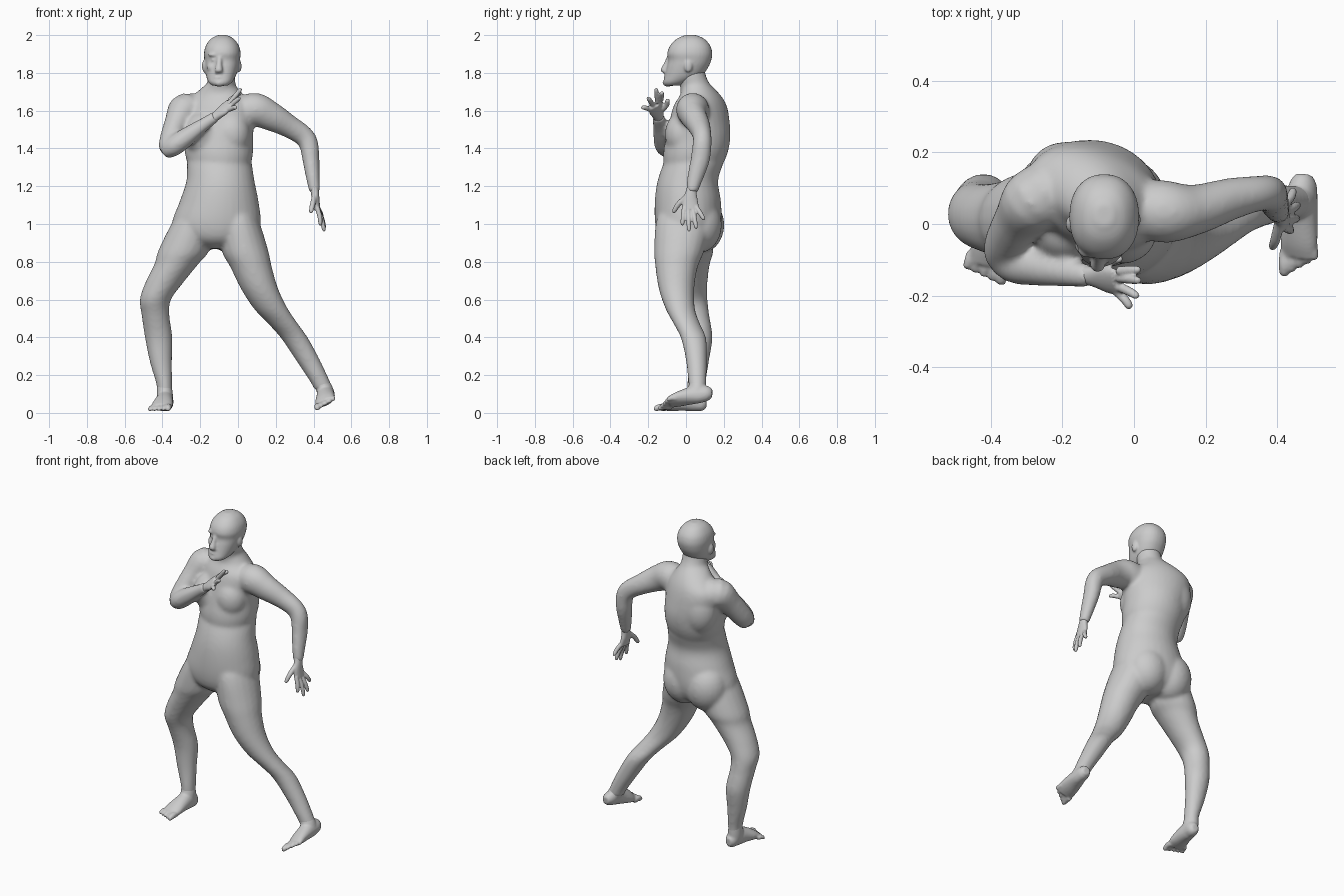
import bpy, bmesh, math
from mathutils import Vector, Matrix


def spline(pts, steps=5):
    """Catmull-Rom through tuples of any length."""
    p = [Vector(q) for q in pts]
    p = [p[0] * 2 - p[1]] + p + [p[-1] * 2 - p[-2]]
    out = []
    for i in range(1, len(p) - 2):
        a, b, c, d = p[i - 1:i + 3]
        for k in range(steps):
            t = k / steps
            out.append(0.5 * (b * 2 + (c - a) * t + (a * 2 - b * 5 + c * 4 - d) * t * t
                              + (b * 3 - a - c * 3 + d) * t ** 3))
    return out + [p[-2]]


def loft(bm, pts, side=(1, 0, 0), flat=False, n=20, sq=1.0):
    """Closed tube through (x, y, z, half width along side, other half width); sq < 1 is boxier."""
    rows = spline(pts)
    pos = [Vector(r[:3]) for r in rows]
    rings = []
    for i, r in enumerate(rows):
        t = Vector((0, 0, 1)) if flat else (pos[min(i + 1, len(pos) - 1)] - pos[max(i - 1, 0)]).normalized()
        u = Vector(side)
        u = (u - t * u.dot(t)).normalized()
        v = t.cross(u)
        ring = []
        for k in range(n):
            a = 2 * math.pi * k / n
            c, s = (math.copysign(abs(f) ** sq, f) for f in (math.cos(a), math.sin(a)))
            ring.append(bm.verts.new(pos[i] + u * r[3] * c + v * r[4] * s))
        rings.append(ring)
    for a, b in zip(rings, rings[1:]):
        for k in range(n):
            bm.faces.new((a[k], a[(k + 1) % n], b[(k + 1) % n], b[k]))
    bm.faces.new(rings[0][::-1])
    bm.faces.new(rings[-1])


def blob(bm, loc, size):
    m = Matrix.Translation(loc) @ Matrix.Diagonal((*size, 1))
    bmesh.ops.create_uvsphere(bm, u_segments=24, v_segments=14, radius=1, matrix=m)


def digit(bm, base, tip, r, bend=(0, 0, 0)):
    a, b = Vector(base), Vector(tip)
    mid = (a + b) / 2 + Vector(bend)
    end = a + (b - a) * 0.9
    loft(bm, [(*a, r, r), (*mid, r, r), (*end, r * .8, r * .8), (*b, r * .35, r * .35)],
         side=(0.3, 0.9, 0.2), n=10)


def finish(bm, name, voxel, smooth):
    """Fuse overlapping parts into one skin."""
    bmesh.ops.recalc_face_normals(bm, faces=bm.faces)
    me = bpy.data.meshes.new(name)
    bm.to_mesh(me)
    bm.free()
    ob = bpy.data.objects.new(name, me)
    bpy.context.collection.objects.link(ob)
    rm = ob.modifiers.new("fuse", 'REMESH')
    rm.mode, rm.voxel_size, rm.use_smooth_shade = 'VOXEL', voxel, True
    sm = ob.modifiers.new("soften", 'SMOOTH')
    sm.factor, sm.iterations = 0.5, smooth


# hips, twisted chest and neck
bm = bmesh.new()
loft(bm, [(-.115, .01, .87, .07, .09), (-.115, .01, .92, .19, .15), (-.115, .012, 1.0, .235, .175),
          (-.1, .01, 1.12, .209, .175), (-.093, .01, 1.23, .18, .16), (-.1, .045, 1.34, .168, .155),
          (-.105, .06, 1.42, .13, .12)], side=(1, -.08, 0), flat=True, n=32)
loft(bm, [(-.095, .02, 1.22, .13, .12), (-.1, .045, 1.35, .178, .164), (-.103, .063, 1.45, .186, .168),
          (-.11, .072, 1.55, .199, .15), (-.11, .075, 1.63, .19, .128), (-.105, .075, 1.685, .133, .1),
          (-.092, .05, 1.74, .077, .077)], side=(1, -.42, 0), flat=True, n=32)
loft(bm, [(-.1, .08, 1.64, .1, .1), (-.09, .05, 1.73, .077, .083), (-.086, .03, 1.78, .073, .078),
          (-.085, .02, 1.84, .07, .075)], flat=True)
# bust, shoulder blade and seat
for x, y in ((-.185, -.018), (-.035, -.02)):
    blob(bm, (x, y, 1.475), (.1, .092, .118))
blob(bm, (-.19, .13, 1.5), (.11, .1, .15))
for x, y in ((-.205, .078), (-.04, .065)):
    blob(bm, (x, y, .995), (.13, .125, .15))

# legs
loft(bm, [(-.19, .01, 1.13, .06, .09), (-.225, .01, 1.03, .11, .13), (-.285, .012, .865, .135, .134),
          (-.325, .01, .79, .117, .117), (-.39, .015, .69, .101, .099), (-.437, .025, .6, .083, .089),
          (-.437, .045, .52, .074, .078), (-.42, .07, .4, .073, .07), (-.408, .065, .27, .059, .056),
          (-.39, .055, .15, .042, .048), (-.387, .052, .09, .04, .045)], flat=True)
loft(bm, [(-.02, .0, 1.13, .06, .09), (0, -.01, 1.03, .105, .145), (.035, -.035, .865, .124, .134),
          (.07, -.05, .77, .11, .112), (.115, -.05, .655, .099, .094), (.175, -.03, .55, .09, .078),
          (.24, .005, .47, .079, .07), (.3, .04, .395, .072, .067), (.37, .055, .28, .064, .056),
          (.435, .06, .165, .053, .048), (.455, .062, .12, .05, .045)], flat=True)

# arms
loft(bm, [(-.21, .1, 1.57, .08, .08), (-.275, .07, 1.605, .092, .09), (-.322, .015, 1.535, .068, .072),
          (-.36, -.055, 1.435, .058, .063), (-.372, -.09, 1.39, .049, .053)], side=(1, .2, .3))
loft(bm, [(-.388, -.08, 1.378, .038, .038), (-.34, -.108, 1.412, .055, .053), (-.27, -.12, 1.462, .053, .05),
          (-.19, -.135, 1.52, .041, .037), (-.12, -.147, 1.568, .032, .029)], side=(0, 1, .2))
loft(bm, [(-.02, .06, 1.56, .07, .08), (.08, .035, 1.605, .088, .09), (.17, .04, 1.572, .071, .078),
          (.27, .07, 1.517, .059, .061), (.345, .085, 1.468, .05, .055), (.375, .085, 1.42, .051, .051),
          (.386, .075, 1.34, .051, .045), (.396, .05, 1.25, .043, .037), (.406, .03, 1.17, .032, .029)],
     side=(0, 1, 0))
finish(bm, "body", .0105, 9)


# feet: centre path, sideways axis, big toe on the inner side, ankle
def foot(name, path, side, inner, ankle):
    bm = bmesh.new()
    loft(bm, path, side=side)
    loft(bm, ankle, flat=True)
    s = Vector(side).normalized() * inner
    ball = Vector(path[-1][:3])
    for k in range(5):
        base = ball + s * (.04 - .0215 * k) + Vector((0, .012 + .006 * k, -.001))
        tip = base + s * (-.003 * k) + Vector((-.004, -.07 + .005 * k, -.01))
        digit(bm, base, tip, .018 if k == 0 else .0135, (0, 0, .005))
    finish(bm, name, .006, 5)


foot("right_foot", [(-.375, .108, .05, .02, .025), (-.378, .085, .052, .036, .044), (-.385, .04, .064, .043, .056),
                    (-.392, -.02, .056, .05, .046), (-.4, -.07, .043, .056, .034), (-.407, -.112, .03, .053, .02)],
     (1, 0, .05), 1,
     [(-.396, .058, .19, .03, .034), (-.39, .054, .14, .039, .044), (-.387, .048, .09, .043, .052),
      (-.386, .045, .05, .04, .055)])
foot("left_foot", [(.475, .138, .1, .022, .024), (.472, .112, .102, .037, .042), (.467, .06, .1, .044, .052),
                   (.463, 0, .084, .052, .042), (.46, -.05, .069, .056, .032), (.458, -.088, .055, .053, .02)],
     (.87, 0, .48), -1,
     [(.42, .06, .2, .036, .034), (.445, .06, .155, .047, .044), (.463, .06, .11, .046, .05),
      (.468, .06, .08, .038, .05)])

# head
bm = bmesh.new()
loft(bm, [(-.095, -.07, 1.732, .04, .042), (-.094, -.052, 1.75, .062, .068), (-.09, -.014, 1.785, .079, .098),
          (-.086, .008, 1.83, .089, .11), (-.084, .02, 1.868, .094, .114), (-.083, .02, 1.905, .097, .119),
          (-.083, .022, 1.945, .087, .106), (-.083, .024, 1.98, .061, .073), (-.083, .025, 2.0, .025, .03)],
     flat=True, n=32, sq=.9)
# nose, lips, chin, brows, eyes, ears
loft(bm, [(-.097, -.086, 1.888, .014, .014), (-.1, -.1, 1.85, .015, .018), (-.102, -.114, 1.815, .021, .021),
          (-.102, -.106, 1.798, .02, .013)], flat=True)
blob(bm, (-.1, -.106, 1.777), (.028, .012, .008))
blob(bm, (-.1, -.104, 1.765), (.025, .012, .008))
blob(bm, (-.098, -.096, 1.746), (.03, .028, .019))
for s in (-1, 1):
    blob(bm, (-.093 + s * .033, -.073, 1.896), (.032, .022, .012))
    blob(bm, (-.093 + s * .034, -.076, 1.868), (.016, .014, .009))
    blob(bm, (-.092 + s * .04, -.056, 1.828), (.034, .034, .032))
    blob(bm, (-.086 + s * .092, .006 + s * .006, 1.836), (.013, .022, .034))
finish(bm, "head", .0065, 4)

# right hand, raised at the chest
bm = bmesh.new()
loft(bm, [(-.15, -.14, 1.548, .028, .025), (-.115, -.147, 1.573, .03, .023), (-.08, -.155, 1.603, .043, .02),
          (-.045, -.163, 1.632, .045, .016)], side=(.15, -.8, -.58))
for base, tip in [((-.045, -.131, 1.655), (.018, -.127, 1.698)), ((-.042, -.151, 1.644), (.017, -.158, 1.718)),
                  ((-.042, -.175, 1.626), (.012, -.203, 1.67)), ((-.046, -.191, 1.606), (-.008, -.235, 1.618))]:
    digit(bm, base, tip, .013, (.003, 0, .003))
digit(bm, (-.095, -.13, 1.6), (-.035, -.093, 1.66), .0145, (0, .008, 0))
finish(bm, "right_hand", .005, 2)

# left hand, hanging at the side
bm = bmesh.new()
loft(bm, [(.402, .035, 1.205, .028, .024), (.407, .028, 1.17, .029, .022), (.412, .022, 1.12, .042, .02),
          (.42, .024, 1.075, .045, .017)], side=(0, 1, 0))
for base, tip in [((.42, -.01, 1.085), (.438, -.02, .992)), ((.422, .012, 1.08), (.458, .016, .96)),
                  ((.422, .036, 1.08), (.46, .055, .975)), ((.42, .055, 1.09), (.447, .097, 1.022))]:
    digit(bm, base, tip, .013, (.004, 0, 0))
digit(bm, (.405, .002, 1.145), (.385, -.07, 1.06), .0145, (0, -.008, 0))
finish(bm, "left_hand", .005, 2)
